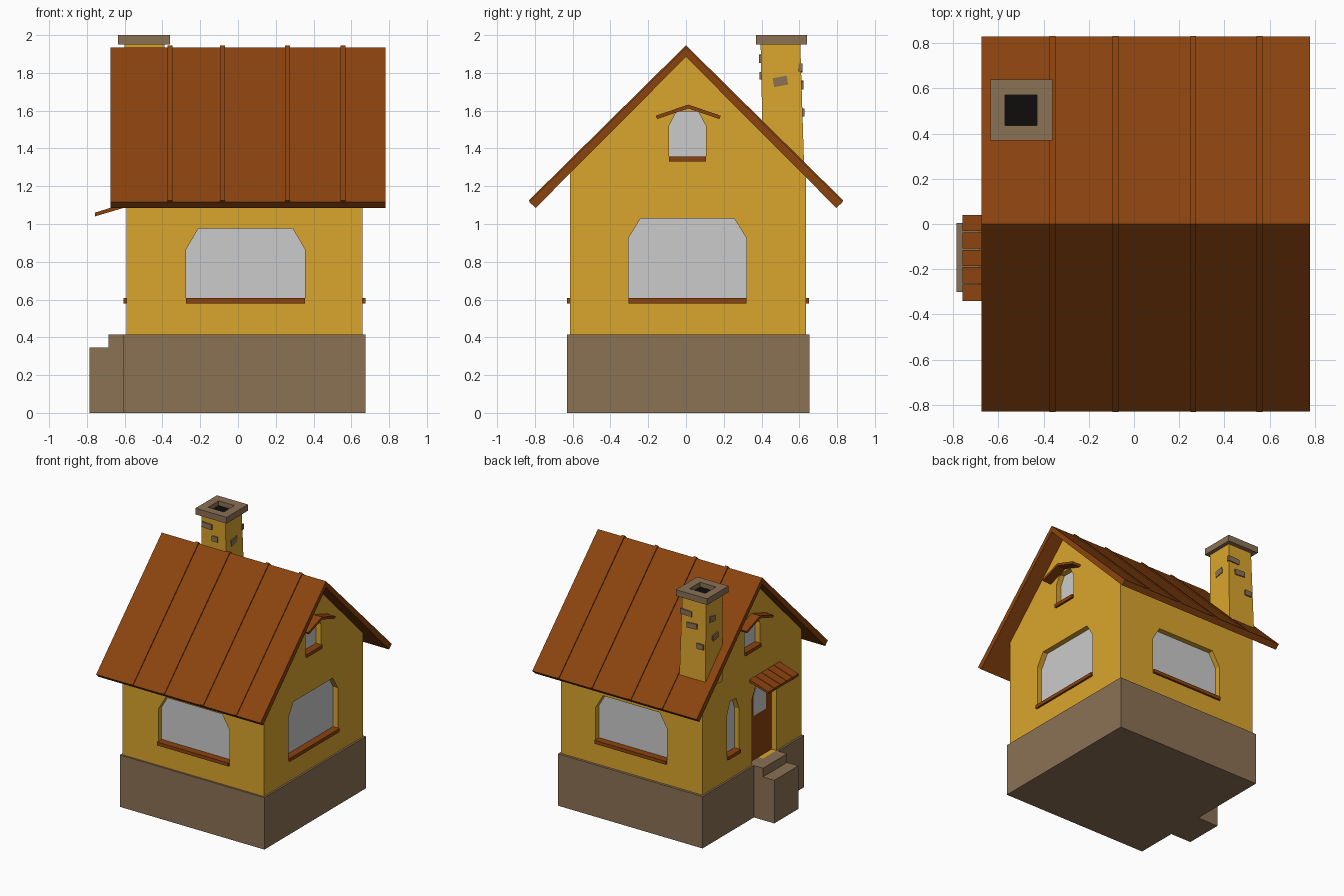
import bpy, bmesh, math
from mathutils import Matrix, Vector

if "Cube" in bpy.data.objects:
    bpy.data.objects.remove(bpy.data.objects["Cube"])


def material(name, rgb):
    m = bpy.data.materials.new(name)
    lin = [((c / 255 + 0.055) / 1.055) ** 2.4 for c in rgb]
    m.diffuse_color = (*lin, 1)
    m.use_nodes = True
    m.node_tree.nodes["Principled BSDF"].inputs["Base Color"].default_value = m.diffuse_color
    return m


PLASTER = material("plaster", (218, 165, 45))
WOOD = material("wood", (139, 67, 15))
STONE = material("stone", (139, 113, 84))
SOOT = material("soot", (14, 13, 12))


def finish(name, bm, mat):
    bmesh.ops.recalc_face_normals(bm, faces=bm.faces)
    me = bpy.data.meshes.new(name)
    bm.to_mesh(me)
    bm.free()
    if mat:
        me.materials.append(mat)
    ob = bpy.data.objects.new(name, me)
    bpy.context.collection.objects.link(ob)
    return ob


def prism(name, pts, axis, a, b, mat=None):
    """Extrude a (u, z) profile along x or y from a to b."""
    bm = bmesh.new()
    put = (lambda u, z, t: (t, u, z)) if axis == "x" else (lambda u, z, t: (u, t, z))
    face = bm.faces.new([bm.verts.new(put(u, z, a)) for u, z in pts])
    ext = bmesh.ops.extrude_face_region(bm, geom=[face])
    move = Vector((b - a, 0, 0)) if axis == "x" else Vector((0, b - a, 0))
    bmesh.ops.translate(bm, vec=move, verts=[v for v in ext["geom"] if isinstance(v, bmesh.types.BMVert)])
    return finish(name, bm, mat)


def box(name, x0, x1, y0, y1, z0, z1, mat=None):
    return prism(name, [(x0, z0), (x1, z0), (x1, z1), (x0, z1)], "y", y0, y1, mat)


def cut(target, cutter):
    cutter.hide_render = True
    mod = target.modifiers.new("cut", "BOOLEAN")
    mod.operation = "DIFFERENCE"
    mod.solver = "EXACT"
    mod.object = cutter
    bpy.context.view_layer.objects.active = target
    bpy.ops.object.modifier_apply(modifier=mod.name)
    bpy.data.objects.remove(cutter)


def arch(u0, u1, z0, z1, cu, cz):
    return [(u0, z0), (u1, z0), (u1, z1 - cz), (u1 - cu, z1), (u0 + cu, z1), (u0, z1 - cz)]


def chevron(apex, inner, half, tip, dy, dz, c=0):
    """Roof profile: outer apex, inner apex, eave tip and tip offset."""
    return [(c - half, tip), (c, apex), (c + half, tip),
            (c + half - dy, tip - dz), (c, inner), (c - half + dy, tip - dz)]


# Stone base and entrance steps
box("stone_base", -0.605, 0.675, -0.63, 0.655, 0, 0.415, STONE)
box("upper_step", -0.685, -0.60, -0.30, 0.005, 0, 0.415, STONE)
box("lower_step", -0.785, -0.685, -0.30, 0.005, 0, 0.345, STONE)

# House body with gables
walls = prism("walls", [(-0.615, 0.40), (0.635, 0.40), (0.635, 1.25), (0, 1.89), (-0.615, 1.27)],
              "x", -0.59, 0.66, PLASTER)

# Recessed windows: name, axis, wall position, outward sign, u0, u1, z0, z1, chamfer
DEPTH = 0.045
WINDOWS = [
    ("front", "y", -0.615, -1, -0.275, 0.355, 0.59, 0.975, 0.065, 0.11),
    ("back", "y", 0.635, 1, -0.275, 0.355, 0.59, 0.975, 0.065, 0.11),
    ("right", "x", 0.66, 1, -0.305, 0.32, 0.59, 1.03, 0.065, 0.105),
    ("left", "x", -0.59, -1, 0.17, 0.325, 0.59, 1.03, 0.04, 0.10),
    ("right_attic", "x", 0.66, 1, -0.09, 0.105, 1.34, 1.595, 0.04, 0.075),
    ("left_attic", "x", -0.59, -1, -0.09, 0.105, 1.34, 1.595, 0.04, 0.075),
]
for name, axis, w, s, u0, u1, z0, z1, cu, cz in WINDOWS:
    shape = arch(u0, u1, z0, z1, cu, cz)
    cut(walls, prism("cutter", shape, axis, w - s * DEPTH, w + s * 0.1))
    prism(name + "_glass", shape, axis, w - s * (DEPTH + 0.01), w - s * (DEPTH - 0.003))
    sill = [(u0, z0 - 0.01), (u1, z0 - 0.01), (u1, z0 + 0.017), (u0, z0 + 0.017)]
    prism(name + "_sill", sill, axis, w - s * DEPTH, w + s * 0.016, WOOD)
    if "attic" in name:
        prism(name + "_hood", chevron(1.632, 1.612, 0.172, 1.573, 0.008, 0.017, 0.012),
              axis, w - s * 0.01, w + s * 0.075, WOOD)

# Door with glazed upper panel
door = arch(-0.30, 0.01, 0.415, 1.03, 0.05, 0.09)
cut(walls, prism("cutter", door, "x", -0.70, -0.59 + DEPTH))
prism("door", door, "x", -0.59 + DEPTH - 0.003, -0.52, WOOD)
prism("door_glass", arch(-0.225, -0.065, 0.77, 1.0, 0.04, 0.08), "x", -0.552, -0.54)

# Plank awning over the door
for i in range(5):
    y = -0.34 + i * 0.077
    prism(f"awning_plank_{i + 1}", [(-0.758, 1.04), (-0.758, 1.06), (-0.58, 1.115), (-0.58, 1.093)],
          "y", y, y + 0.072, WOOD)

# Roof slab and raised seams
prism("roof", chevron(1.935, 1.885, 0.83, 1.117, 0.034, 0.032), "x", -0.675, 0.78, WOOD)
for i, x in enumerate((-0.36, -0.082, 0.262, 0.556)):
    prism(f"roof_seam_{i + 1}", chevron(1.946, 1.90, 0.833, 1.124, 0.03, 0.028),
          "x", x - 0.013, x + 0.013, WOOD)

# Chimney shaft, flared toward the roof
shaft = box("chimney_shaft", -0.60, -0.39, 0.395, 0.605, 1.25, 1.955, PLASTER)
for v in shaft.data.vertices:
    if v.co.z < 1.5:
        v.co.x += 0.012 if v.co.x > -0.5 else -0.012
        v.co.y += 0.022 if v.co.y > 0.5 else 0.015
cap = box("chimney_cap", -0.635, -0.36, 0.37, 0.64, 1.95, 2.0, STONE)
hole = (-0.57, -0.43, 0.435, 0.57)
cut(cap, box("cutter", *hole, 1.9, 2.1))
box("chimney_flue", *hole, 1.95, 1.962, SOOT)

# Exposed bricks: x, y, z, width, height, tilt, facing axis
BRICKS = [
    (-0.392, 0.50, 1.755, 0.075, 0.048, 10, "x"),
    (-0.603, 0.50, 1.64, 0.07, 0.045, -8, "x"),
    (-0.598, 0.53, 1.79, 0.07, 0.045, 9, "x"),
    (-0.43, 0.607, 1.825, 0.10, 0.042, -3, "y"),
    (-0.485, 0.610, 1.735, 0.09, 0.042, 4, "y"),
    (-0.56, 0.616, 1.59, 0.06, 0.042, 0, "y"),
    (-0.55, 0.397, 1.875, 0.09, 0.042, 3, "y"),
    (-0.48, 0.399, 1.785, 0.05, 0.042, 0, "y"),
]
for i, (x, y, z, w, h, tilt, axis) in enumerate(BRICKS):
    size = (0.022, w, h) if axis == "x" else (w, 0.022, h)
    bm = bmesh.new()
    bmesh.ops.create_cube(bm, size=1)
    bm.transform(Matrix.Translation((x, y, z)) @ Matrix.Rotation(math.radians(tilt), 4, axis.upper())
                 @ Matrix.Diagonal((*size, 1)))
    finish(f"chimney_brick_{i + 1}", bm, STONE)
